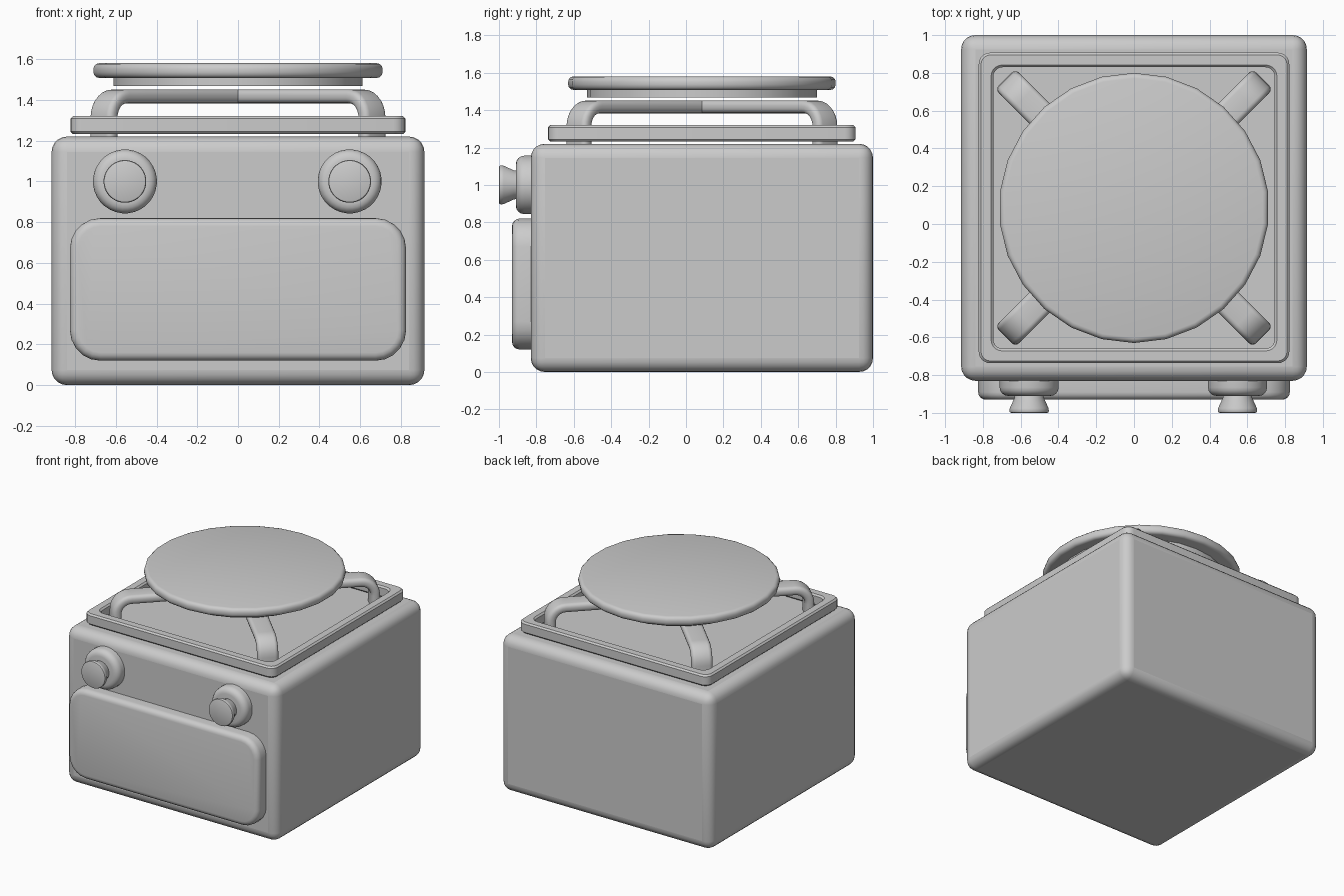
import bpy, bmesh
from math import sin, cos, pi, radians
from mathutils import Vector

if "Cube" in bpy.data.objects:
    bpy.data.objects.remove(bpy.data.objects["Cube"])

CY = 0.085  # centre of body, frame, arms and burner plate


def loft(name, rings, closed=False):
    """Skin a list of equal-length point rings; cap the ends or close into a loop."""
    bm = bmesh.new()
    vs = [[bm.verts.new(p) for p in r] for r in rings]
    n = len(vs[0])
    pairs = list(zip(vs, vs[1:])) + ([(vs[-1], vs[0])] if closed else [])
    for a, b in pairs:
        for i in range(n):
            j = (i + 1) % n
            bm.faces.new((a[i], a[j], b[j], b[i]))
    if not closed:
        bm.faces.new(vs[0])
        bm.faces.new(vs[-1])
    bmesh.ops.recalc_face_normals(bm, faces=bm.faces)
    me = bpy.data.meshes.new(name)
    bm.to_mesh(me)
    bm.free()
    ob = bpy.data.objects.new(name, me)
    bpy.context.collection.objects.link(ob)
    bpy.ops.object.select_all(action='DESELECT')
    ob.select_set(True)
    bpy.context.view_layer.objects.active = ob
    bpy.ops.object.shade_smooth_by_angle(angle=radians(35))
    return ob


def rrect(hx, hy, r, seg=5):
    """Rounded rectangle outline in 2D."""
    pts = []
    for k, (sx, sy) in enumerate([(1, 1), (-1, 1), (-1, -1), (1, -1)]):
        for i in range(seg + 1):
            a = pi / 2 * (k + i / seg)
            pts.append((sx * (hx - r) + r * cos(a), sy * (hy - r) + r * sin(a)))
    return pts


def circle(r, n):
    return [(r * cos(2 * pi * (i + .5) / n), r * sin(2 * pi * (i + .5) / n)) for i in range(n)]


def upright(pts, z, y=CY):
    return [(px, py + y, z) for px, py in pts]


def facing(pts, y, x, z):
    return [(px + x, y, pz + z) for px, pz in pts]


def edge_round(r, n=4):
    """(inset, depth) pairs going round an outer edge from face to side."""
    return [(r * (1 - sin(pi / 2 * i / n)), r * (1 - cos(pi / 2 * i / n))) for i in range(n + 1)]


# body
bpy.ops.mesh.primitive_cube_add(size=1, location=(0, CY, 0.61))
body = bpy.context.object
body.name = "body"
body.data.name = "body"
body.scale = (1.83, 1.83, 1.22)
bpy.ops.object.transform_apply(location=False, rotation=False, scale=True)
bev = body.modifiers.new("rounded_edges", 'BEVEL')
bev.width, bev.segments = 0.075, 5
bpy.ops.object.shade_smooth_by_angle(angle=radians(35))

# oven door: rounded panel with softened front edge
loft("oven_door", [facing(rrect(0.825 - i, 0.35 - i, 0.15 - i), -0.93 + d, 0, 0.47)
                   for i, d in edge_round(0.04)]
     + [facing(rrect(0.825, 0.35, 0.15), -0.80, 0, 0.47)])

# control knobs: round base and flared grip
for side, x in (("left", -0.555), ("right", 0.548)):
    loft(side + "_knob_base",
         [facing(circle(0.157 - i, 32), -0.91 + d, x, 1.0) for i, d in edge_round(0.045)]
         + [facing(circle(0.157, 32), -0.80, x, 1.0)])
    loft(side + "_knob_grip",
         [facing(circle(r, 32), y, x, 1.0) for r, y in
          [(0.095, -1.0), (0.102, -0.997), (0.105, -0.99), (0.103, -0.975),
           (0.078, -0.92), (0.072, -0.88)]])

# raised frame round the hob
O, I, b = 0.822, 0.745, 0.012
loft("hob_frame", [upright(rrect(h, h, r), z) for h, r, z in [
    (O - b, 0.05, 1.232), (O, 0.06, 1.232 + b), (O, 0.06, 1.32 - b), (O - b, 0.05, 1.32),
    (I + b, 0.06, 1.32), (I, 0.05, 1.32 - b), (I, 0.05, 1.232 + b), (I + b, 0.06, 1.232)]],
     closed=True)

# four support arms: up from each corner, bent inward to the centre
R, TOP, BEND = 0.93, 1.417, 0.105
path = [(R, 1.21, 0)]
path += [(R - BEND + BEND * cos(a), TOP - BEND + BEND * sin(a), a)
         for a in [pi / 2 * i / 7 for i in range(8)]]
path.append((0, TOP, pi / 2))
section = rrect(0.076, 0.034, 0.028, 4)
for name, ang in (("back_right", 45), ("back_left", 135), ("front_left", 225), ("front_right", 315)):
    out = Vector((cos(radians(ang)), sin(radians(ang)), 0))
    across = Vector((-out.y, out.x, 0))
    up = Vector((0, 0, 1))
    loft(name + "_support_arm", [
        [Vector((0, CY, 0)) + out * (r + v * cos(a)) + up * (z + v * sin(a)) + across * u
         for u, v in section] for r, z, a in path])

# burner plate: narrow underside ring and wide rounded disc
N = 26
loft("burner_base", [upright(circle(0.615, N), z) for z in (1.468, 1.52)])
edge = edge_round(0.028, 3)
loft("burner_plate", [upright(circle(0.715 - i, N), 1.508 + d) for i, d in edge]
     + [upright(circle(0.715 - i, N), 1.58 - d) for i, d in reversed(edge)])
